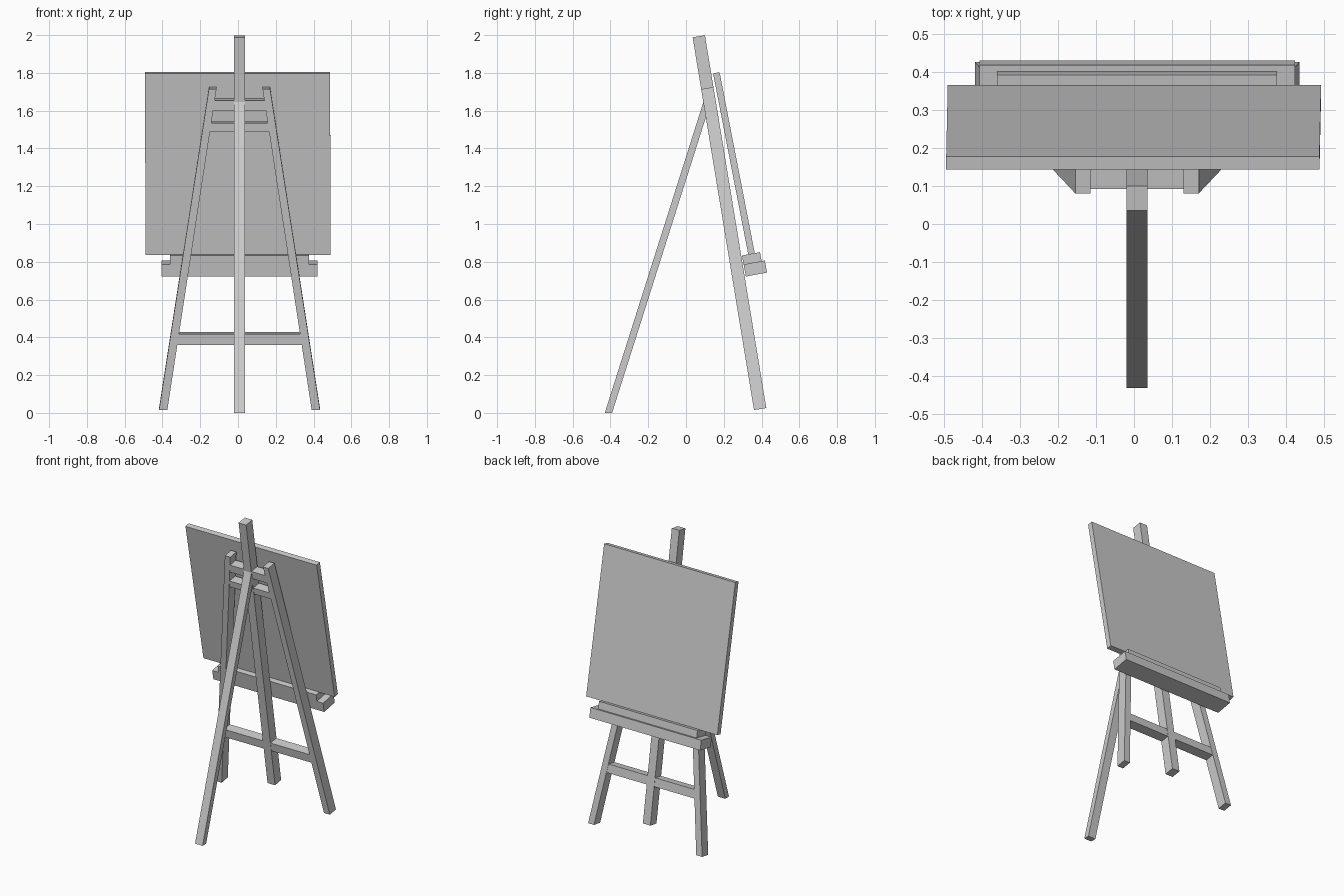
import bpy
import bmesh
from math import sin, cos, radians
from mathutils import Vector

if "Cube" in bpy.data.objects:
    bpy.data.objects.remove(bpy.data.objects["Cube"], do_unlink=True)

grey = bpy.data.materials.new("light_grey")
grey.use_nodes = True
COLOUR = (0.6, 0.6, 0.6, 1)
grey.diffuse_color = COLOUR
grey.node_tree.nodes["Principled BSDF"].inputs["Base Color"].default_value = COLOUR

MID = 0.008  # centre line of the frame


def beam(name, frame, x_low, x_high, along, depth, foot_cut=0):
    """Straight bar in a leaning plane; x_low and x_high are its side limits at each end."""
    oy, oz, lean = frame
    a = radians(lean)
    up = Vector((0, -sin(a), cos(a)))
    out = Vector((0, cos(a), sin(a)))
    origin = Vector((0, oy, oz))
    bm = bmesh.new()
    rings = []
    for s, xs, cut in ((along[0], x_low, foot_cut), (along[1], x_high, 0)):
        corners = [(xs[0], 0), (xs[1], 0), (xs[1], 1), (xs[0], 1)]
        rings.append([bm.verts.new(origin + Vector((x, 0, 0)) + up * (s + cut * k) + out * depth[k])
                      for x, k in corners])
    low, high = rings
    bm.faces.new(low[::-1])
    bm.faces.new(high)
    for i in range(4):
        j = (i + 1) % 4
        bm.faces.new((low[i], low[j], high[j], high[i]))
    bmesh.ops.recalc_face_normals(bm, faces=bm.faces)
    mesh = bpy.data.meshes.new(name)
    bm.to_mesh(mesh)
    bm.free()
    mesh.materials.append(grey)
    obj = bpy.data.objects.new(name, mesh)
    bpy.context.collection.objects.link(obj)
    return obj


def span(half, centre=MID):
    return (centre - half, centre + half)


# Leaning planes: y and z of the lower corner, lean in degrees
FRAME = (0.36, 0.015, 9.35)
BOARD = (0.33, 0.837, 11.0)
TRAY = (0.317, 0.722, 10.6)
PROP = (-0.43, 0.0, -17.6)
THICK = (0, 0.066)

# Central mast and the two splayed legs
beam("mast", FRAME, span(0.028), span(0.028), (0.1, 2.0), THICK)
for side, label in ((1, "left_leg"), (-1, "right_leg")):
    beam(label, FRAME, span(0.022, MID + side * 0.404), span(0.02, MID + side * 0.142),
         (0, 1.722), THICK)

# Crossbars reach into the middle of each leg
for label, s0, s1 in (("lower_crossbar", 0.35, 0.407),
                      ("middle_crossbar", 1.495, 1.539),
                      ("upper_crossbar", 1.607, 1.66)):
    half = [0.404 - 0.262 * s / 1.722 for s in (s0, s1)]
    beam(label, FRAME, span(half[0]), span(half[1]), (s0, s1), (0.002, 0.064))

# Prop leg, cut level at the foot
beam("prop_leg", PROP, span(0.028), span(0.028), (0, 1.737), (0, 0.037), 0.0117)

# Ledge and the lip that holds the board
beam("ledge", TRAY, span(0.414), span(0.414), (0, 0.065), (0, 0.114))
beam("ledge_lip", TRAY, span(0.368), span(0.368), (0.065, 0.113), (0, 0.097))

# Board, turned very slightly
beam("board", BOARD, span(0.49, 0.001), span(0.49, -0.003), (0, 0.978), (0, 0.035))
